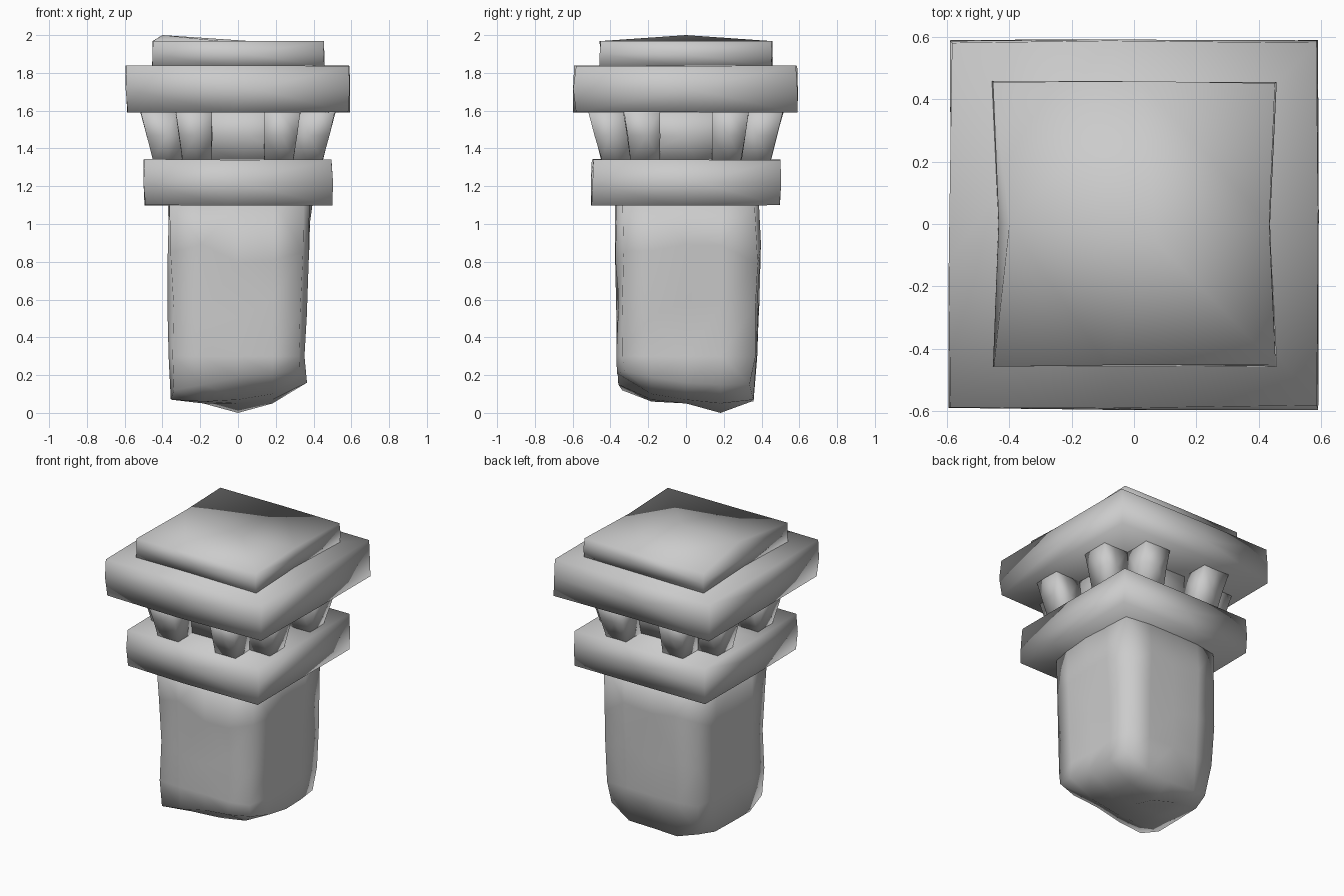
import bpy, bmesh, random
from mathutils import Vector

if "Cube" in bpy.data.objects:
    bpy.data.objects.remove(bpy.data.objects["Cube"])

random.seed(4)

stone = bpy.data.materials.new("stone")
stone.diffuse_color = (0.64, 0.64, 0.64, 1)
stone.use_nodes = True
stone.node_tree.nodes["Principled BSDF"].inputs["Base Color"].default_value = stone.diffuse_color


def block(name, z0, z1, bottom, top, center=(0, 0), cuts=1, jitter=0.01, soften=0.0, tweak=None):
    """Worn stone block: subdivided cube, tapered from half-width bottom to top."""
    bm = bmesh.new()
    bmesh.ops.create_cube(bm, size=2)
    bmesh.ops.subdivide_edges(bm, edges=bm.edges[:], cuts=cuts, use_grid_fill=True)
    for v in bm.verts:
        u = v.co.copy()
        t = (u.z + 1) / 2
        half = bottom + (top - bottom) * t
        # rub off the corners a little
        wear = 1 - soften * (sum(abs(c) > 0.99 for c in u) == 3)
        p = Vector((center[0] + u.x * half * wear, center[1] + u.y * half * wear, z0 + (z1 - z0) * t))
        # sides only get worn inwards, so the overall size stays exact
        for i in (0, 1):
            if abs(u[i]) > 0.99:
                p[i] -= u[i] * random.uniform(0, 2 * jitter)
            elif cuts == 1:
                p[i] += random.uniform(-0.2, 0.2) * half
        if abs(u.z) > 0.99:
            p.z -= u.z * random.uniform(0, jitter)
        if tweak:
            tweak(u, p)
        v.co = p
    bmesh.ops.recalc_face_normals(bm, faces=bm.faces[:])
    bmesh.ops.triangulate(bm, faces=bm.faces[:])
    me = bpy.data.meshes.new(name)
    bm.to_mesh(me)
    bm.free()
    # soft worn stone: smooth over every edge
    for f in me.polygons:
        f.use_smooth = True
    me.materials.append(stone)
    ob = bpy.data.objects.new(name, me)
    bpy.context.collection.objects.link(ob)
    return ob


# Shaft with a broken underside: heights on a 5 x 5 grid, rows from front to back
BROKEN = [
    [.12, .15, .19, .21, .22],
    [.07, .06, .07, .10, .19],
    [.07, .05, .05, .07, .16],
    [.07, .05, .00, .05, .15],
    [.09, .06, .06, .07, .15],
]


def break_shaft(u, p):
    col, row = round((u.x + 1) * 2), round((u.y + 1) * 2)
    level = round((u.z + 1) * 2)
    p.z = [BROKEN[row][col], 0.30, 0.56, 0.84, 1.12][level]
    if 1 < level < 4:
        p.z += random.uniform(-0.06, 0.06)
    if u.x > 0.99:
        p.x += [0, -0.01, 0.0, 0.005, 0.015][level]
    if u.y > 0.99:
        p.y += [0, 0.02, 0.025, 0.02, 0.01][level]
    if abs(u.x) > 0.99 and abs(u.y) > 0.99:
        k = 0.96 if u.x * u.y > 0 else 0.92
        p.x *= k if level else k - 0.02
        p.y *= k if level else k - 0.03


block("shaft", 0, 1.12, 0.366, 0.382, cuts=3, jitter=0.01, tweak=break_shaft)

# Lower slab
block("lower_slab", 1.095, 1.345, 0.505, 0.505, jitter=0.006, soften=0.01)

# Neck: square core with a pair of flaring brackets on every side
block("neck_core", 1.33, 1.60, 0.30, 0.335, jitter=0.008)
SIDES = {"front": (0, -1), "right": (1, 0), "back": (0, 1), "left": (-1, 0)}
for side, (nx, ny) in SIDES.items():
    for k in (-1, 1):
        # outward normal (nx, ny), tangent along the side (-ny, nx)
        def flare(u, p):
            t = (u.z + 1) / 2
            p.x += t * (0.05 * nx - 0.02 * k * ny)
            p.y += t * (0.05 * ny + 0.02 * k * nx)
        block(f"{side}_bracket_{'a' if k < 0 else 'b'}", 1.335, 1.60, 0.08, 0.099,
              center=(0.37 * nx - 0.215 * k * ny, 0.37 * ny + 0.215 * k * nx),
              jitter=0.003, tweak=flare)

# Upper slab
block("upper_slab", 1.588, 1.842, 0.598, 0.598, jitter=0.006, soften=0.01)


# Cap with a raised left edge and pinched sides
def wear_cap(u, p):
    if abs(u.x) > 0.99 and abs(u.y) < 0.1:
        p.x -= u.x * 0.022
        p.y = 0
    if u.z > 0.99:
        p.z = 1.968
        if u.x < -0.99 and abs(u.y) < 0.1:
            p.z = 2.0
            p.x = -0.40


block("cap", 1.83, 1.97, 0.46, 0.46, jitter=0.005, tweak=wear_cap)
